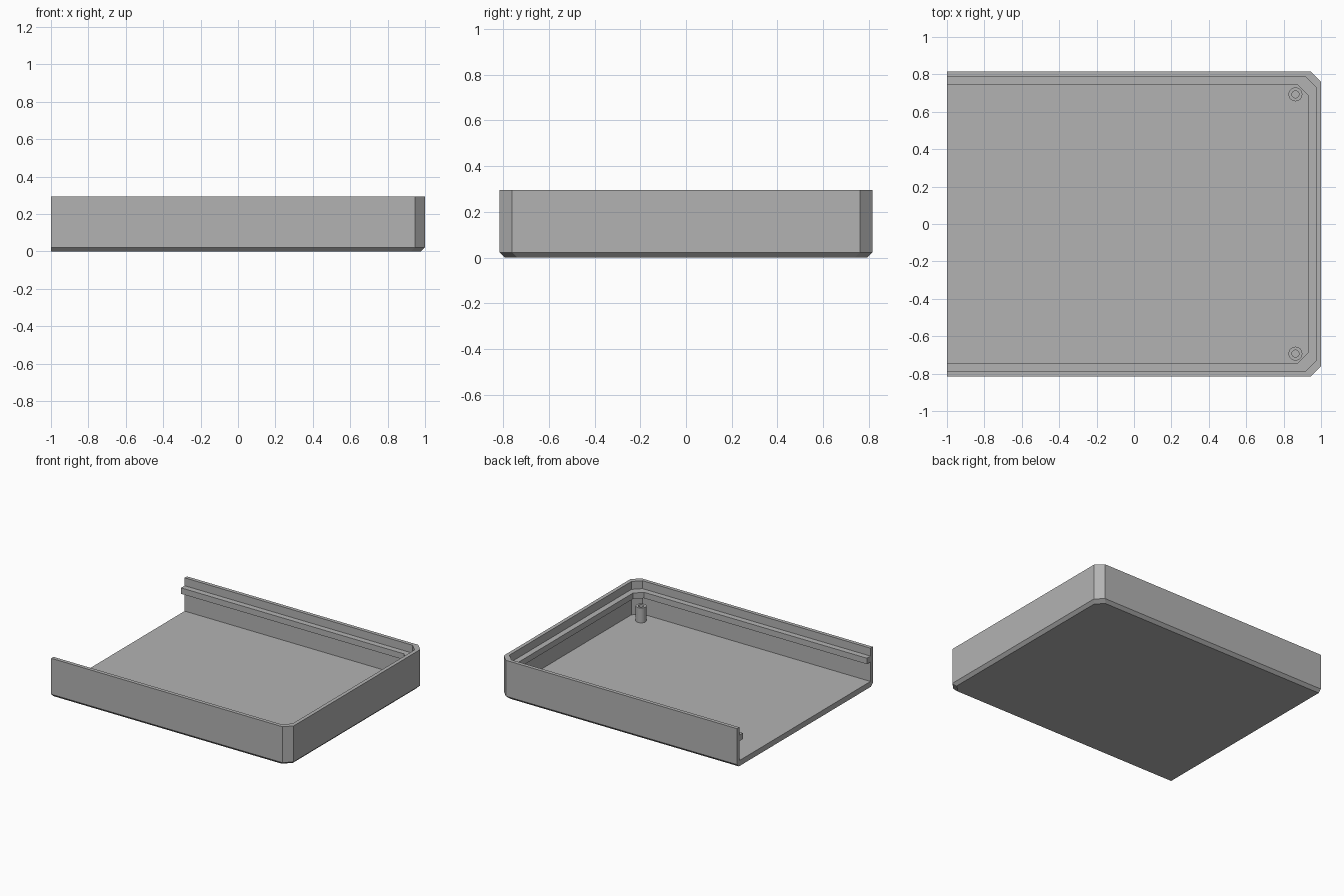
import bpy
import bmesh
import math

if "Cube" in bpy.data.objects:
    bpy.data.objects.remove(bpy.data.objects["Cube"], do_unlink=True)

grey = bpy.data.materials.new("plain_grey")
grey.use_nodes = True
colour = (0.45, 0.45, 0.45, 1)
grey.diffuse_color = colour
grey.node_tree.nodes["Principled BSDF"].inputs["Base Color"].default_value = colour

HALF_Y, HEIGHT, FLOOR, WALL, CORNER = 0.815, 0.295, 0.042, 0.028, 0.055
BEVEL, RAIL = 0.022, 0.071
RAIL_LOW, RAIL_TOP = 0.19, 0.235


def finish(name, bm):
    bmesh.ops.recalc_face_normals(bm, faces=bm.faces)
    mesh = bpy.data.meshes.new(name)
    bm.to_mesh(mesh)
    bm.free()
    mesh.materials.append(grey)
    obj = bpy.data.objects.new(name, mesh)
    bpy.context.collection.objects.link(obj)
    return obj


def outline(inset):
    """U-shaped path with cut corners, open at the -x end."""
    x, y = 1 - inset, HALF_Y - inset
    half = [(-1, -y), (x - CORNER, -y), (x, -y + CORNER)]
    return half + [(px, -py) for px, py in reversed(half)]


# Tray: wall section with inner rail, swept round the U and closed by the floor
section = [(BEVEL, 0), (0, BEVEL), (0, HEIGHT), (WALL, HEIGHT),
           (WALL, RAIL_TOP), (RAIL, RAIL_TOP), (RAIL, RAIL_LOW),
           (WALL, RAIL_LOW), (WALL, FLOOR)]
bm = bmesh.new()
rows = [[bm.verts.new((x, y, z)) for x, y in outline(i)] for i, z in section]
for a, b in zip(rows, rows[1:]):
    for k in range(len(a) - 1):
        bm.faces.new((a[k], a[k + 1], b[k + 1], b[k]))
bm.faces.new(rows[0])
bm.faces.new(rows[-1])
bm.faces.new([r[0] for r in rows] + [r[-1] for r in reversed(rows)])
finish("tray", bm)


# Screw posts: hollow turned tubes in the two closed corners
def screw_post(name, x, y):
    top, sides = 0.155, 32
    profile = [(0.037, FLOOR), (0.037, top), (0.019, top), (0.019, FLOOR + 0.001)]
    bm = bmesh.new()
    rings = []
    for r, z in profile:
        angles = [math.tau * k / sides for k in range(sides)]
        rings.append([bm.verts.new((x + r * math.cos(t), y + r * math.sin(t), z))
                      for t in angles])
    for a, b in zip(rings, rings[1:]):
        for k in range(sides):
            n = (k + 1) % sides
            bm.faces.new((a[k], a[n], b[n], b[k]))
    bm.faces.new(rings[-1])
    bm.faces.new(rings[0])
    obj = finish(name, bm)
    bpy.ops.object.select_all(action="DESELECT")
    obj.select_set(True)
    bpy.context.view_layer.objects.active = obj
    bpy.ops.object.shade_smooth_by_angle(angle=math.radians(30))


for label, side in (("front", -1), ("back", 1)):
    screw_post(label + "_screw_post", 0.863, side * 0.693)
